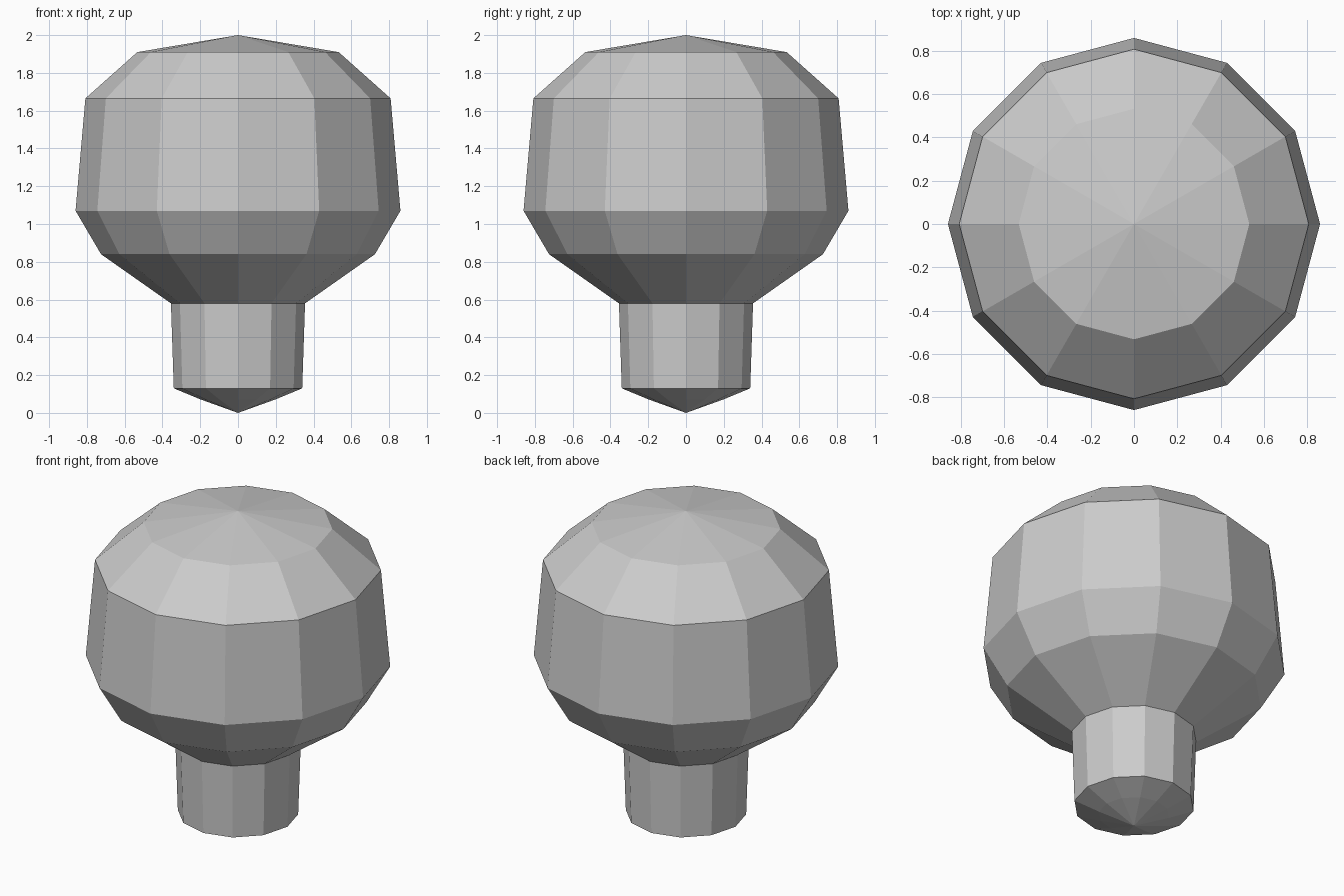
import bpy, bmesh
from math import cos, sin, pi

if "Cube" in bpy.data.objects:
    bpy.data.objects.remove(bpy.data.objects["Cube"])

SIDES = 12


def lathe(name, profile):
    """Spin (radius, z) points round the z axis; radius 0 makes a pole."""
    bm = bmesh.new()
    rings = []
    for r, z in profile:
        if r == 0:
            rings.append([bm.verts.new((0, 0, z))] * SIDES)
        else:
            rings.append([bm.verts.new((r * cos(2 * pi * i / SIDES),
                                        r * sin(2 * pi * i / SIDES), z))
                          for i in range(SIDES)])
    for low, high in zip(rings, rings[1:]):
        for i in range(SIDES):
            j = (i + 1) % SIDES
            corners = dict.fromkeys((low[i], low[j], high[j], high[i]))
            bm.faces.new(list(corners))
    bmesh.ops.recalc_face_normals(bm, faces=bm.faces)
    mesh = bpy.data.meshes.new(name)
    bm.to_mesh(mesh)
    bm.free()
    obj = bpy.data.objects.new(name, mesh)
    bpy.context.collection.objects.link(obj)
    return obj


# Pointed base, narrow neck, flared head and shallow conical cap in one skin
lathe("bulb", [
    (0, 0), (0.20, 0.072), (0.34, 0.13),
    (0.355, 0.58), (0.725, 0.84), (0.86, 1.07),
    (0.808, 1.665), (0.533, 1.91), (0, 2.0),
])
